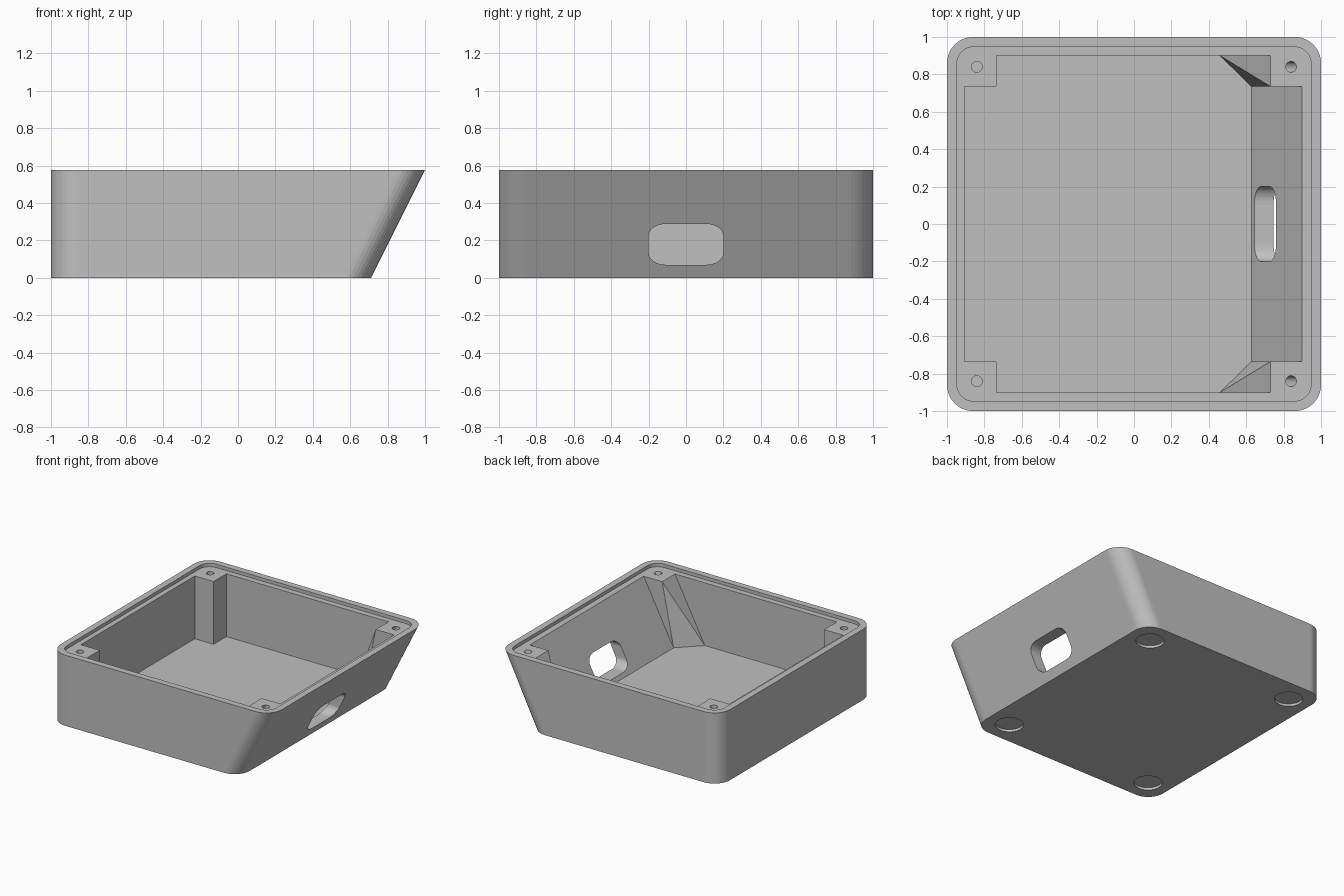
import bpy, bmesh, math

if "Cube" in bpy.data.objects:
    bpy.data.objects.remove(bpy.data.objects["Cube"])

H, LEDGE, FLOOR = 0.577, 0.55, 0.037
SLOPE = 0.5          # lean of the right wall

grey = bpy.data.materials.new("plain grey")
grey.diffuse_color = (0.53, 0.53, 0.53, 1)
grey.use_nodes = True
grey.node_tree.nodes["Principled BSDF"].inputs["Base Color"].default_value = grey.diffuse_color


def rounded(x0, x1, y0, y1, rx, ry, n=10):
    """Counter-clockwise rounded rectangle."""
    pts = []
    corners = [(x1 - rx, y1 - ry), (x0 + rx, y1 - ry), (x0 + rx, y0 + ry), (x1 - rx, y0 + ry)]
    for k, (cx, cy) in enumerate(corners):
        for i in range(n + 1):
            a = math.pi / 2 * (k + i / n)
            pts.append((cx + rx * math.cos(a), cy + ry * math.sin(a)))
    return pts


def circle(cx, cy, r, n=32):
    return [(cx + r * math.cos(2 * math.pi * i / n), cy + r * math.sin(2 * math.pi * i / n))
            for i in range(n)]


def at(pts, z):
    return [(x, y, z) for x, y in pts]


def loft(name, rings):
    """Closed solid through rings of equal length."""
    bm = bmesh.new()
    vs = [[bm.verts.new(p) for p in ring] for ring in rings]
    for a, b in zip(vs, vs[1:]):
        for i in range(len(a)):
            j = (i + 1) % len(a)
            if abs(a[i].co.y) > abs(a[j].co.y):
                tris = (a[i], a[j], b[j]), (a[i], b[j], b[i])
            else:
                tris = (a[i], a[j], b[i]), (a[j], b[j], b[i])
            for t in tris:
                bm.faces.new(t)
    bm.faces.new(vs[0][::-1])
    bm.faces.new(vs[-1])
    bmesh.ops.remove_doubles(bm, verts=bm.verts[:], dist=1e-5)
    bmesh.ops.recalc_face_normals(bm, faces=bm.faces[:])
    me = bpy.data.meshes.new(name)
    bm.to_mesh(me)
    bm.free()
    me.materials.append(grey)
    ob = bpy.data.objects.new(name, me)
    bpy.context.collection.objects.link(ob)
    return ob


# Outer body with the leaning right wall
body = loft("enclosure_body", [
    at(rounded(-1, 1 - SLOPE * H, -1, 1, 0.14, 0.14), 0),
    at(rounded(-1, 1, -1, 1, 0.14, 0.14), H)])

cutters = []

# Shallow recess for the lid
lid = rounded(-0.947, 0.947, -0.947, 0.947, 0.09, 0.09)
cutters.append(loft("lid_recess_cutter", [at(lid, LEDGE), at(lid, 0.8)]))

# Cavity leaving corner posts; the right posts taper towards the floor
left = [(-0.735, 0.9), (-0.735, 0.735), (-0.905, 0.735)]
top = [(0.897, 0.735), (0.73, 0.735), (0.73, 0.9)] + left
low = [(0.627, 0.735), (0.627, 0.735), (0.46, 0.9)] + left


def mirrored(half):
    return half + [(x, -y) for x, y in reversed(half)]


cutters.append(loft("cavity_cutter", [
    at(mirrored(low), FLOOR), at(mirrored(top), LEDGE), at(mirrored(top), 0.75)]))

# Cable opening through the leaning wall
slot = rounded(-0.2, 0.2, 0.07, 0.288, 0.09, 0.065)
cutters.append(loft("cable_opening_cutter", [
    [(x, y, z) for y, z in slot] for x in (0.5, 1.1)]))

for sy in (-1, 1):
    # Screw holes, the right pair following the lean
    for x, lean in ((-0.84, 0), (0.84, SLOPE)):
        cutters.append(loft("screw_hole_cutter", [
            at(circle(x + lean * (z - LEDGE), sy * 0.84, 0.029, 24), z) for z in (0.27, 0.6)]))
    # Round foot recesses underneath
    for x in (-0.815, 0.525):
        pts = circle(x, sy * 0.81, 0.105, 40)
        cutters.append(loft("foot_recess_cutter", [at(pts, -0.1), at(pts, 0.02)]))

for c in cutters:
    c.hide_render = True
    m = body.modifiers.new(c.name, 'BOOLEAN')
    m.operation = 'DIFFERENCE'
    m.solver = 'EXACT'
    m.object = c

# Bake the cuts and drop the cutters
dg = bpy.context.evaluated_depsgraph_get()
baked = bpy.data.meshes.new_from_object(body.evaluated_get(dg))
body.modifiers.clear()
body.data = baked
baked.materials.clear()
baked.materials.append(grey)
for p in baked.polygons:
    p.material_index = 0
for c in cutters:
    bpy.data.objects.remove(c)
